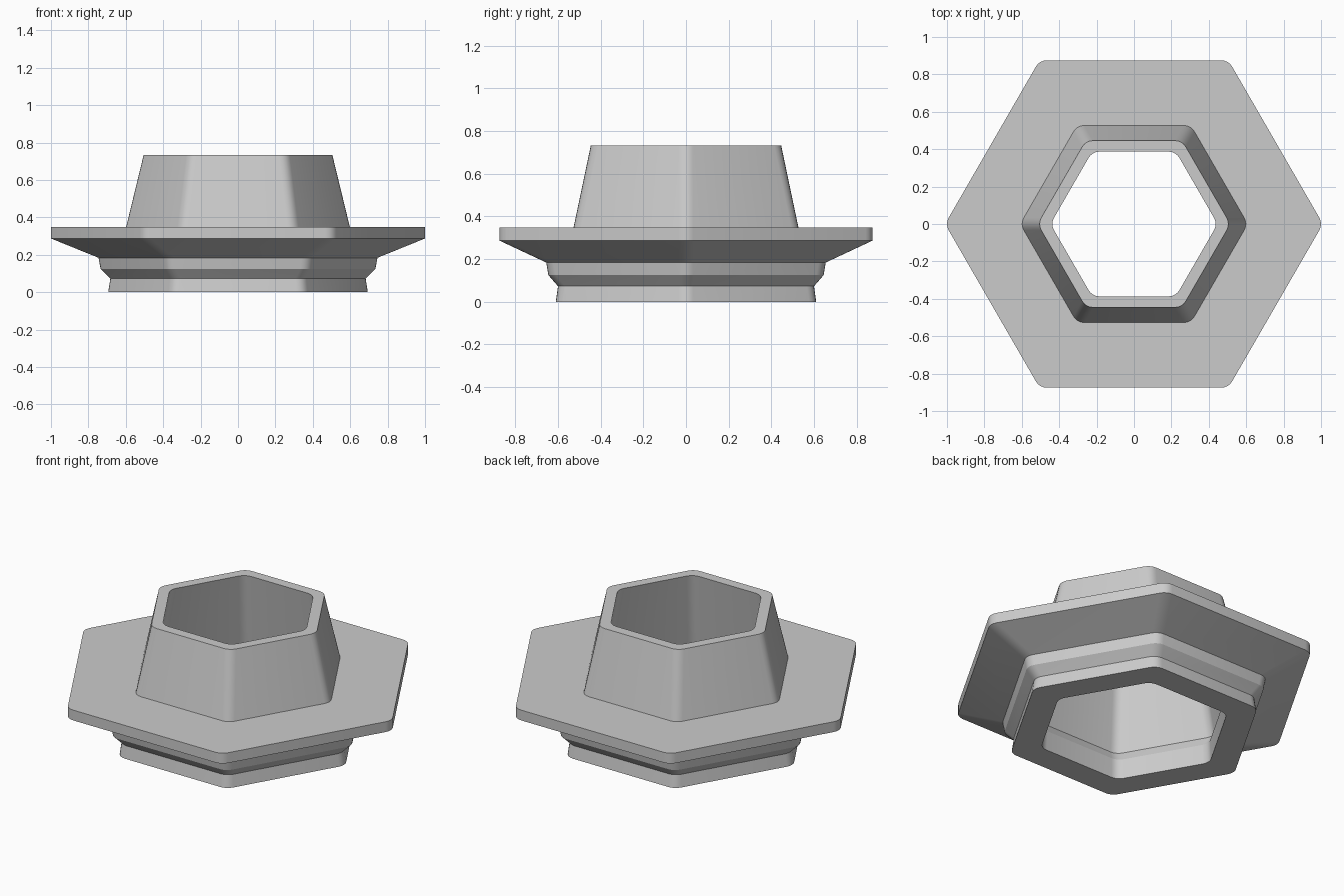
import bpy, bmesh
from math import cos, sin, pi

if "Cube" in bpy.data.objects:
    bpy.data.objects.remove(bpy.data.objects["Cube"])

SEG = 4        # steps around each rounded corner
RADIUS = 0.067  # corner radius


def hexagon(apothem, z):
    """Rounded hexagon outline with corners pointing along x."""
    reach = (apothem - RADIUS) / cos(pi / 6)
    points = []
    for k in range(6):
        mid = k * pi / 3
        for s in range(SEG + 1):
            a = mid - pi / 6 + s * pi / 3 / SEG
            points.append((reach * cos(mid) + RADIUS * cos(a),
                           reach * sin(mid) + RADIUS * sin(a), z))
    return points


def loft_closed(name, profile):
    """Sweep a closed (apothem, z) section around the hexagon."""
    bm = bmesh.new()
    rings = [[bm.verts.new(p) for p in hexagon(a, z)] for a, z in profile]
    for i, low in enumerate(rings):
        high = rings[(i + 1) % len(rings)]
        n = len(low)
        for j in range(n):
            k = (j + 1) % n
            bm.faces.new((low[j], low[k], high[k], high[j]))
    bmesh.ops.recalc_face_normals(bm, faces=bm.faces)
    mesh = bpy.data.meshes.new(name)
    bm.to_mesh(mesh)
    bm.free()
    obj = bpy.data.objects.new(name, mesh)
    bpy.context.collection.objects.link(obj)
    bpy.ops.object.select_all(action='DESELECT')
    bpy.context.view_layer.objects.active = obj
    obj.select_set(True)
    bpy.ops.object.shade_smooth_by_angle(angle=pi / 9)
    return obj


# Outer wall: grooved foot, sloped underside, flange, tapered collar
outer = [(0.61, 0), (0.60, 0.073), (0.645, 0.125), (0.655, 0.184),
         (0.875, 0.287), (0.875, 0.348), (0.527, 0.348), (0.446, 0.733)]
# Inner wall: tapered bore, short chamfer, foot opening
inner = [(0.387, 0.733), (0.48, 0.17), (0.455, 0.115), (0.46, 0)]

loft_closed("hex_flanged_collar", outer + inner)
